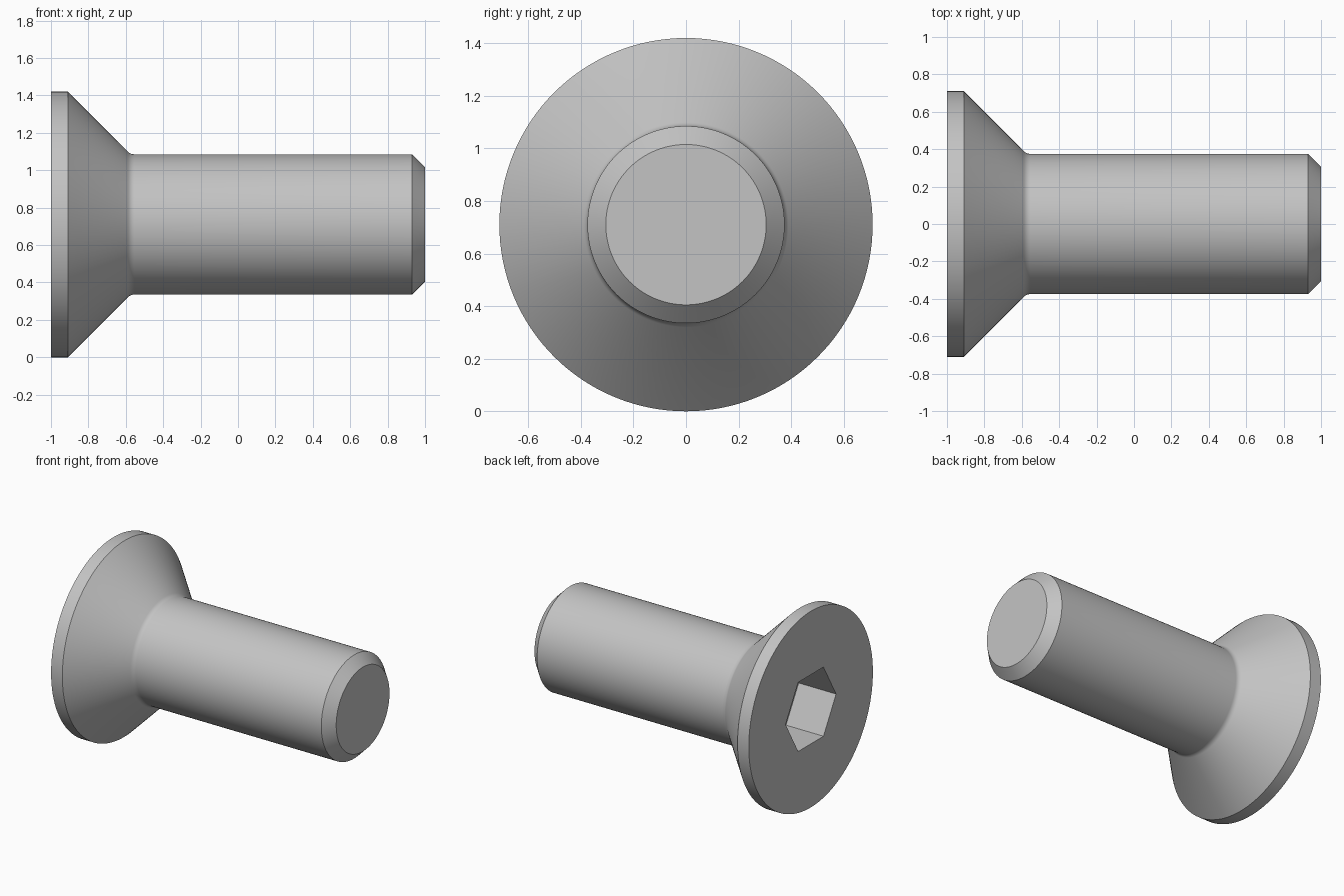
import bpy, bmesh, math
from mathutils import Matrix, Vector

if "Cube" in bpy.data.objects:
    bpy.data.objects.remove(bpy.data.objects["Cube"])

SEGMENTS = 128
HEAD_R, SHAFT_R, TIP_R = 0.71, 0.375, 0.305
HEAD_X, RIM_X, NECK_X, CHAMFER_X, TIP_X = -1.0, -0.91, -0.575, 0.93, 1.0
SOCKET_R, SOCKET_DEPTH = 0.289, 0.3
FILLET_R = 0.05

steel = bpy.data.materials.new("grey steel")
steel.use_nodes = True
steel.diffuse_color = (0.55, 0.55, 0.55, 1)
steel.node_tree.nodes["Principled BSDF"].inputs["Base Color"].default_value = (0.55, 0.55, 0.55, 1)


def add_object(name, bm):
    bmesh.ops.recalc_face_normals(bm, faces=bm.faces)
    mesh = bpy.data.meshes.new(name)
    bm.to_mesh(mesh)
    bm.free()
    mesh.materials.append(steel)
    obj = bpy.data.objects.new(name, mesh)
    bpy.context.collection.objects.link(obj)
    obj.location.z = HEAD_R
    return obj


def lathe(name, profile):
    """Turn (x, radius) points around the x axis and cap both ends."""
    bm = bmesh.new()
    verts = [bm.verts.new((x, 0, r)) for x, r in profile]
    edges = [bm.edges.new(pair) for pair in zip(verts, verts[1:])]
    bmesh.ops.spin(bm, geom=verts + edges, cent=(0, 0, 0), axis=(1, 0, 0),
                   angle=math.tau, steps=SEGMENTS)
    bmesh.ops.remove_doubles(bm, verts=bm.verts, dist=1e-4)
    bmesh.ops.holes_fill(bm, edges=[e for e in bm.edges if e.is_boundary], sides=0)
    return add_object(name, bm)


# Small fillet where the cone of the head meets the shaft
fillet_x = NECK_X + FILLET_R * math.tan(math.pi / 8)
fillet = []
for i in range(6):
    a = math.pi / 4 * (1 - i / 5)
    fillet.append((fillet_x - FILLET_R * math.sin(a),
                   SHAFT_R + FILLET_R * (1 - math.cos(a))))

# Head, shaft and chamfered tip in one turned body
screw = lathe("countersunk_screw",
              [(HEAD_X, HEAD_R), (RIM_X, HEAD_R)] + fillet +
              [(CHAMFER_X, SHAFT_R), (TIP_X, TIP_R)])

# Hexagonal socket, corners pointing to the sides
bm = bmesh.new()
bmesh.ops.create_cone(bm, cap_ends=True, segments=6, radius1=SOCKET_R,
                      radius2=SOCKET_R, depth=2 * SOCKET_DEPTH)
corner = max(bm.verts, key=lambda v: v.co.y).co
turn = math.pi / 2 - math.atan2(corner.y, corner.x)
bmesh.ops.transform(bm, verts=bm.verts, matrix=Matrix.Translation(Vector((HEAD_X, 0, 0)))
                    @ Matrix.Rotation(math.pi / 2, 4, 'Y') @ Matrix.Rotation(turn, 4, 'Z'))
cutter = add_object("socket_cutter", bm)
cutter.hide_render = True

cut = screw.modifiers.new("hex socket", 'BOOLEAN')
cut.operation, cut.object, cut.solver = 'DIFFERENCE', cutter, 'EXACT'
bpy.ops.object.select_all(action='DESELECT')
bpy.context.view_layer.objects.active = screw
screw.select_set(True)
bpy.ops.object.modifier_apply(modifier=cut.name)
bpy.data.objects.remove(cutter)
bpy.ops.object.shade_smooth_by_angle(angle=math.radians(25))
